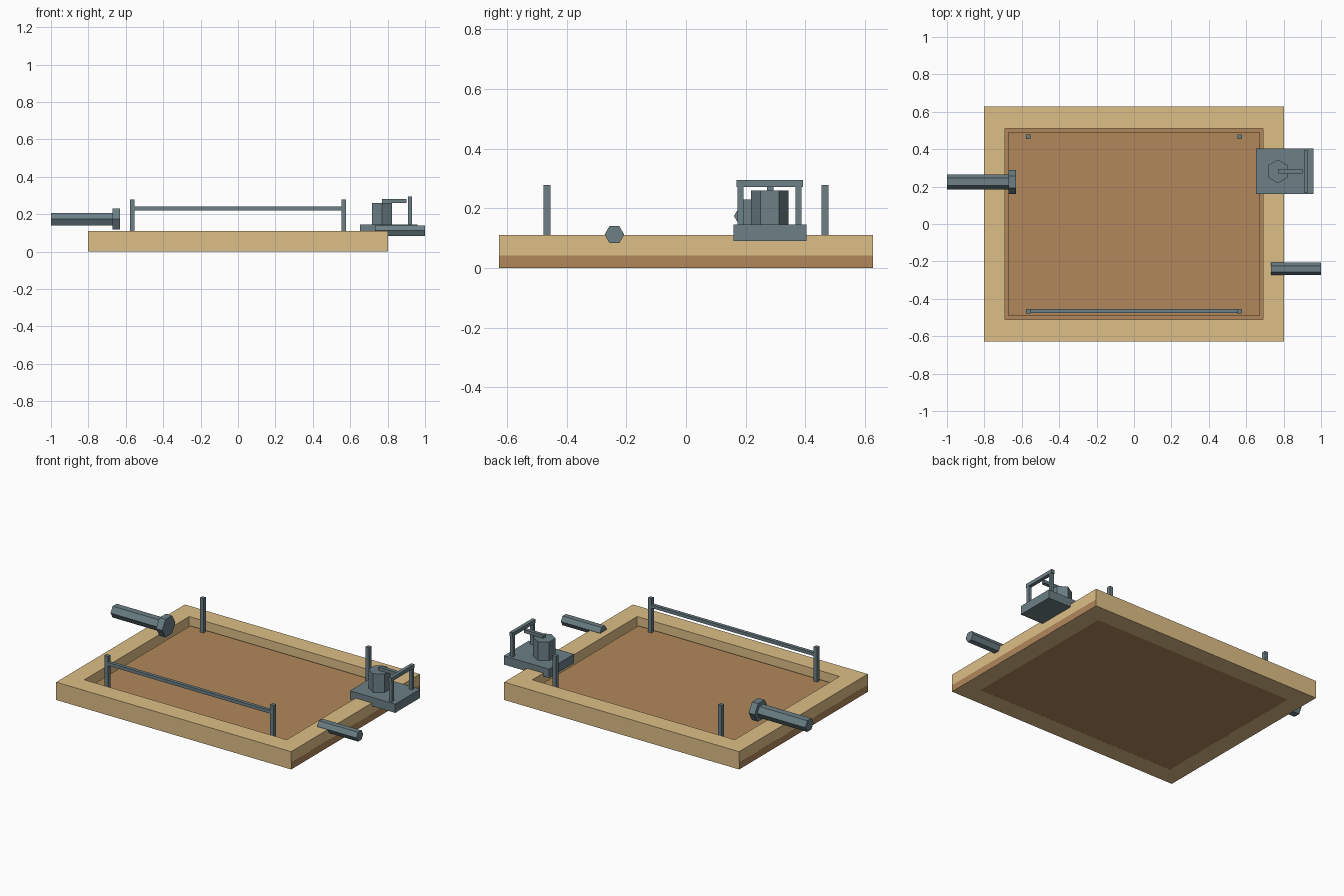
import bpy, bmesh
from math import pi
from mathutils import Matrix

if "Cube" in bpy.data.objects:
    bpy.data.objects.remove(bpy.data.objects["Cube"])


def material(name, rgb):
    m = bpy.data.materials.new(name)
    m.diffuse_color = (*rgb, 1)
    m.use_nodes = True
    m.node_tree.nodes["Principled BSDF"].inputs["Base Color"].default_value = m.diffuse_color
    return m


TAN = material("light_wood", (0.73, 0.52, 0.245))
BROWN = material("dark_wood", (0.445, 0.245, 0.105))
STEEL = material("blue_grey_metal", (0.15, 0.215, 0.24))


def finish(name, bm, mat):
    bmesh.ops.recalc_face_normals(bm, faces=bm.faces)
    me = bpy.data.meshes.new(name)
    bm.to_mesh(me)
    bm.free()
    me.materials.append(mat)
    ob = bpy.data.objects.new(name, me)
    bpy.context.collection.objects.link(ob)
    return ob


def box(name, x, y, z, mat=STEEL):
    """Box from (min, max) ranges on each axis."""
    bm = bmesh.new()
    size = [r[1] - r[0] for r in (x, y, z)]
    mid = [(r[0] + r[1]) / 2 for r in (x, y, z)]
    bmesh.ops.create_cube(bm, size=1, matrix=Matrix.Translation(mid) @ Matrix.Diagonal((*size, 1)))
    return finish(name, bm, mat)


def hexagon(name, centre, r, length, along_x=False):
    """Hexagonal prism with two corners pointing along y."""
    bm = bmesh.new()
    rot = Matrix.Rotation(pi / 2, 4, 'Y') if along_x else Matrix.Identity(4)
    bmesh.ops.create_cone(bm, cap_ends=True, segments=6, radius1=r, radius2=r, depth=length,
                          matrix=Matrix.Translation(centre) @ rot)
    # make sure a corner points along y
    if max(v.co.y for v in bm.verts) < centre[1] + 0.95 * r:
        axis = 'X' if along_x else 'Z'
        bmesh.ops.rotate(bm, verts=bm.verts, cent=centre, matrix=Matrix.Rotation(pi / 6, 3, axis))
    return finish(name, bm, STEEL)


# Basin rim: square-section rectangular ring
bm = bmesh.new()
rings = []
for hx, hy, z in ((0.802, 0.627, 0), (0.802, 0.627, 0.11), (0.691, 0.511, 0.11), (0.691, 0.511, 0)):
    rings.append([bm.verts.new((sx * hx, sy * hy, z)) for sx, sy in ((-1, -1), (1, -1), (1, 1), (-1, 1))])
for k in range(4):
    a, b = rings[k], rings[(k + 1) % 4]
    for i in range(4):
        j = (i + 1) % 4
        bm.faces.new((a[i], a[j], b[j], b[i]))
finish("basin_rim", bm, TAN)

# Basin floor slab with a raised bed, leaving a narrow gutter
box("basin_floor", (-0.8025, 0.8025), (-0.6265, 0.6265), (0.0003, 0.042), BROWN)
box("basin_bed", (-0.67, 0.67), (-0.491, 0.491), (0.03, 0.066), BROWN)

# Corner posts and front rail
for sx in (-1, 1):
    for sy in (-1, 1):
        x, y = sx * 0.566, sy * 0.466
        box("corner_post", (x - 0.012, x + 0.012), (y - 0.012, y + 0.012), (0.06, 0.278))
box("front_rail", (-0.566, 0.566), (-0.476, -0.455), (0.22, 0.24))

# Inlet pipe with flange, and outlet pipe
hexagon("inlet_pipe", (-0.82, 0.225, 0.173), 0.04, 0.36, True)
hexagon("inlet_flange", (-0.651, 0.225, 0.174), 0.064, 0.042, True)
hexagon("outlet_pipe", (0.866, -0.24, 0.112), 0.033, 0.268, True)

# Pump: base, body, arm and handle frame
box("pump_base", (0.652, 0.961), (0.16, 0.404), (0.091, 0.145))
hexagon("pump_body", (0.77, 0.281, 0.2025), 0.063, 0.115)
box("pump_arm", (0.77, 0.9), (0.271, 0.293), (0.26, 0.28))
for y in (0.183, 0.377):
    box("handle_post", (0.909, 0.93), (y - 0.01, y + 0.01), (0.14, 0.295))
box("handle_bar", (0.9085, 0.9305), (0.169, 0.392), (0.272, 0.2945))
